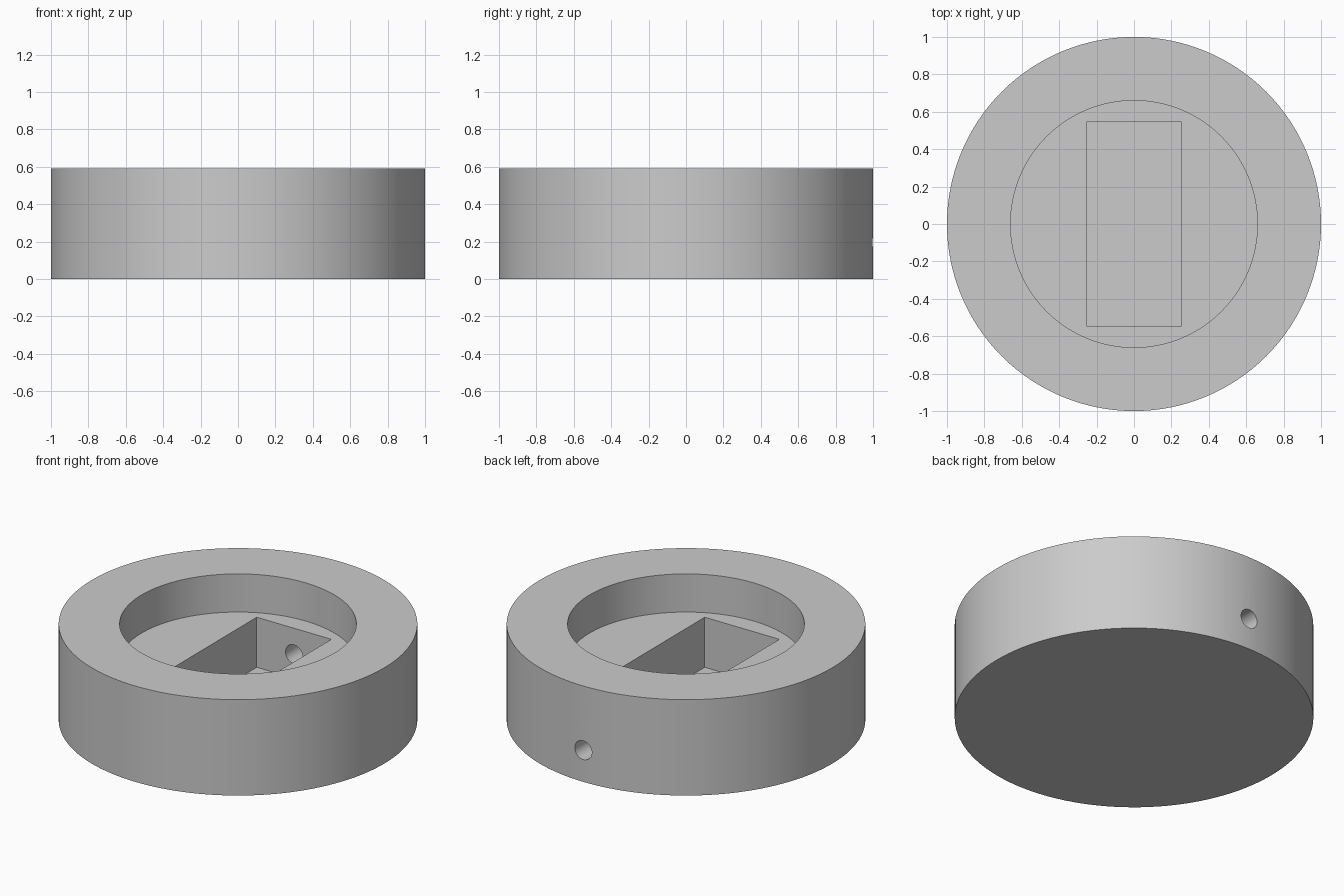
import bpy
import math

if "Cube" in bpy.data.objects:
    bpy.data.objects.remove(bpy.data.objects["Cube"], do_unlink=True)

HEIGHT = 0.59
RECESS_FLOOR = 0.355
POCKET_FLOOR = 0.047
ABOVE = HEIGHT + 0.2

grey = bpy.data.materials.new("plain grey")
grey.use_nodes = True
colour = (0.6, 0.6, 0.6, 1)
grey.diffuse_color = colour
grey.node_tree.nodes["Principled BSDF"].inputs["Base Color"].default_value = colour


def cylinder(name, radius, low, high, sides):
    bpy.ops.mesh.primitive_cylinder_add(
        vertices=sides, radius=radius, depth=high - low, location=(0, 0, (low + high) / 2))
    obj = bpy.context.object
    obj.name = name
    obj.data.materials.append(grey)
    return obj


def cut(target, cutter):
    """Subtract the cutter from the target, then discard it."""
    cutter.hide_render = True
    mod = target.modifiers.new(cutter.name, "BOOLEAN")
    mod.operation = "DIFFERENCE"
    mod.solver = "EXACT"
    mod.object = cutter
    bpy.ops.object.select_all(action="DESELECT")
    target.select_set(True)
    bpy.context.view_layer.objects.active = target
    bpy.ops.object.modifier_apply(modifier=mod.name)
    bpy.data.objects.remove(cutter, do_unlink=True)


# Round solid base
base = cylinder("round_base", 1, 0, HEIGHT, 128)

# Shallow round recess in the top
cut(base, cylinder("recess_cutter", 0.66, RECESS_FLOOR, ABOVE, 128))

# Deep rectangular pocket in the recess floor
bpy.ops.mesh.primitive_cube_add(size=1, location=(0, 0, (POCKET_FLOOR + ABOVE) / 2))
pocket = bpy.context.object
pocket.name = "pocket_cutter"
pocket.dimensions = (0.508, 1.09, ABOVE - POCKET_FLOOR)
pocket.data.materials.append(grey)
cut(base, pocket)

# Cable hole from the pocket out through the back wall
hole = cylinder("cable_hole_cutter", 0.058, -0.4, 0.4, 48)
hole.location = (0, 0.8, 0.195)
hole.rotation_euler.x = math.pi / 2
cut(base, hole)

# Smooth the round walls and keep the rims crisp
base.select_set(True)
bpy.context.view_layer.objects.active = base
bpy.ops.object.shade_smooth_by_angle(angle=math.radians(30))
